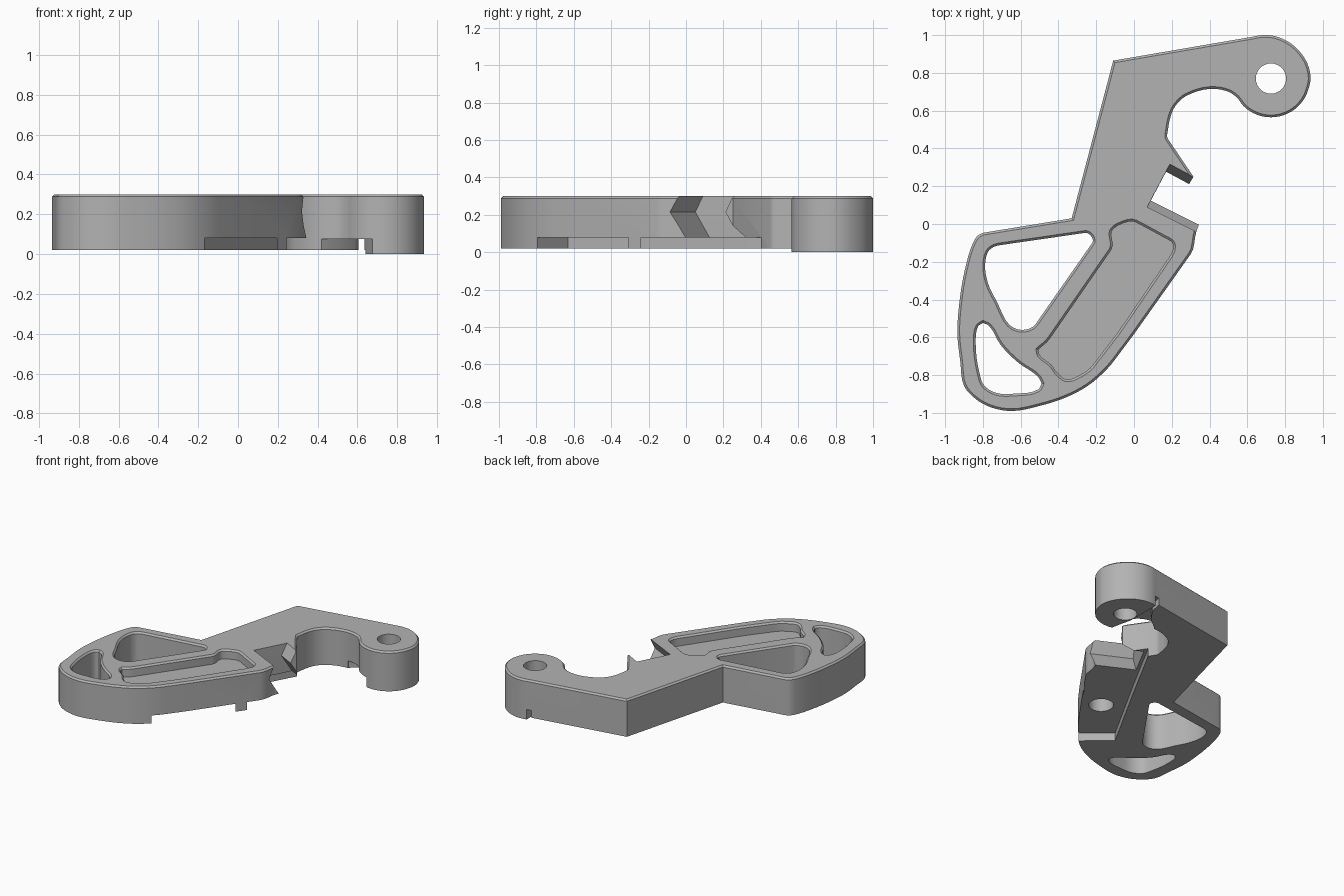
import bpy, bmesh, math
from mathutils import Vector

if "Cube" in bpy.data.objects:
    bpy.data.objects.remove(bpy.data.objects["Cube"])

grey = bpy.data.materials.new("light_grey")
grey.diffuse_color = (0.45, 0.45, 0.45, 1)
grey.use_nodes = True
grey.node_tree.nodes["Principled BSDF"].inputs["Base Color"].default_value = grey.diffuse_color


def smooth(coords, steps=4, long=0.2, corner=60):
    """Round the short segments of a closed outline; keep long ones straight."""
    p = [Vector(c) for c in coords]
    n, out = len(p), []

    def tangent(i, seg):
        a, b = p[i] - p[i - 1], p[(i + 1) % n] - p[i]
        if a.angle(b) > math.radians(corner):
            return seg.normalized()
        if a.length > long:
            return a.normalized()
        if b.length > long:
            return b.normalized()
        return (a.normalized() + b.normalized()).normalized()

    for i in range(n):
        j = (i + 1) % n
        seg = p[j] - p[i]
        out.append(p[i])
        if seg.length > long:
            continue
        t0, t1 = tangent(i, seg) * seg.length, tangent(j, seg) * seg.length
        for k in range(1, steps):
            t = k / steps
            out.append(p[i] * (2*t**3 - 3*t**2 + 1) + t0 * (t**3 - 2*t**2 + t)
                       + p[j] * (3*t**2 - 2*t**3) + t1 * (t**3 - t**2))
    return out


def grow(pts, d):
    """Offset a closed outline outwards by d (inwards when negative)."""
    n = len(pts)
    area = sum(pts[i - 1].cross(pts[i]) for i in range(n))
    s = 1 if area > 0 else -1
    out = []
    for i in range(n):
        a = (pts[i] - pts[i - 1]).normalized()
        b = (pts[(i + 1) % n] - pts[i]).normalized()
        na, nb = Vector((a.y, -a.x)) * s, Vector((b.y, -b.x)) * s
        out.append(pts[i] + (na + nb) * d / max(1 + na.dot(nb), 0.4))
    return out


def loft(name, levels):
    """Solid through outlines stacked at the given heights."""
    bm = bmesh.new()
    rings = [[bm.verts.new((q[0], q[1], z)) for q in pts] for pts, z in levels]
    n = len(rings[0])
    for lo, hi in zip(rings, rings[1:]):
        for i in range(n):
            j = (i + 1) % n
            bm.faces.new((lo[i], lo[j], hi[j], hi[i]))
    bm.faces.new(rings[0][::-1])
    bm.faces.new(rings[-1])
    bmesh.ops.recalc_face_normals(bm, faces=bm.faces)
    me = bpy.data.meshes.new(name)
    bm.to_mesh(me)
    bm.free()
    me.materials.append(grey)
    ob = bpy.data.objects.new(name, me)
    bpy.context.collection.objects.link(ob)
    return ob


def cut(target, levels):
    cutter = loft("cutter", levels)
    cutter.hide_render = True
    mod = target.modifiers.new("cut", 'BOOLEAN')
    mod.operation, mod.solver, mod.object = 'DIFFERENCE', 'EXACT', cutter
    bpy.context.view_layer.objects.active = target
    bpy.ops.object.modifier_apply(modifier=mod.name)
    bpy.data.objects.remove(cutter)


def circle(x, y, r, n=32):
    return [Vector((x + r * math.cos(2 * math.pi * i / n),
                    y + r * math.sin(2 * math.pi * i / n))) for i in range(n)]


TOP, CH = 0.30, 0.012

# Lever body: arm, hook eye and wide lower end, with a chamfered top rim
hook = [(0.725 + 0.207 * math.cos(math.radians(a)),
         0.772 + 0.207 * math.sin(math.radians(a))) for a in range(-15, -151, -15)]
outline = smooth([
    (-0.33, 0.03), (-0.11, 0.865), (0.62, 0.99), (0.68, 1.0), (0.745, 0.995),
    (0.82, 0.963), (0.88, 0.91), (0.92, 0.845), (0.935, 0.77)] + hook + [
    (0.50, 0.70), (0.40, 0.715), (0.28, 0.68), (0.24, 0.65), (0.205, 0.60),
    (0.18, 0.50), (0.18, 0.45), (0.315, 0.25), (0.293, 0.21), (0.30, 0.05),
    (0.345, 0.0), (0.33, -0.04), (0.30, -0.16), (0.02, -0.555), (-0.065, -0.67),
    (-0.14, -0.765), (-0.245, -0.857), (-0.365, -0.92), (-0.5, -0.963),
    (-0.645, -0.99), (-0.76, -0.97), (-0.84, -0.925), (-0.90, -0.857),
    (-0.92, -0.725), (-0.935, -0.58), (-0.925, -0.42), (-0.895, -0.24),
    (-0.85, -0.095), (-0.825, -0.06), (-0.79, -0.045)])
body = loft("lever_body", [(outline, 0), (outline, TOP - CH), (grow(outline, -CH), TOP)])

# Two through windows and the shallow top pocket, all with chamfered rims
window_big = [(-0.71, -0.1), (-0.26, -0.035), (-0.215, -0.06), (-0.21, -0.105),
              (-0.51, -0.535), (-0.55, -0.565), (-0.615, -0.57), (-0.67, -0.54),
              (-0.735, -0.42), (-0.785, -0.315), (-0.80, -0.21), (-0.775, -0.13)]
window_small = [(-0.835, -0.535), (-0.80, -0.51), (-0.76, -0.53), (-0.695, -0.635),
                (-0.605, -0.725), (-0.5, -0.8), (-0.475, -0.845), (-0.5, -0.885),
                (-0.63, -0.91), (-0.735, -0.905), (-0.805, -0.86), (-0.83, -0.79),
                (-0.85, -0.635)]
pocket = [(-0.13, -0.035), (-0.085, 0.005), (0.015, 0.02), (0.2, -0.08), (0.22, -0.12),
          (0.177, -0.21), (-0.075, -0.58), (-0.21, -0.755), (-0.28, -0.81),
          (-0.36, -0.835), (-0.42, -0.79), (-0.445, -0.755), (-0.51, -0.70),
          (-0.52, -0.66), (-0.455, -0.60), (-0.13, -0.13)]
for shape, floor in ((window_big, -0.1), (window_small, -0.1), (pocket, 0.23)):
    pts = smooth(shape)
    cut(body, [(grow(pts, -CH), floor), (grow(pts, -CH), TOP - CH), (grow(pts, CH), TOP + CH)])

# Hook eye hole
eye = circle(0.725, 0.77, 0.08)
cut(body, [(eye, -0.1), (eye, 0.5)])

# Jaw notch with a V-shaped section
notch = [(0.07, 0.09), (0.5, -0.125), (0.5, 0.15), (0.19, 0.317)]


def shifted(dx, dy):
    return [(x + dx, y + dy) for x, y in notch]


cut(body, [(shifted(0.017, 0.035), -0.1), (shifted(0.017, 0.035), 0.08),
           (shifted(-0.02, -0.04), 0.215), (shifted(0, 0), TOP), (shifted(0, 0), 0.4)])

# Underside: everything but the hook eye sits slightly higher
step = [(-2, -2), (0.64, -2), (0.64, 2), (-2, 2)]
cut(body, [(step, -0.2), (step, 0.02)])

# Underside channel below the jaws, with a blind hole
channel = [(-0.36, -0.63), (-0.14, -0.82), (0.22, -0.27), (0.29, -0.18), (0.6, -0.18),
           (0.6, 0.41), (0.215, 0.41), (-0.03, -0.04)]
cut(body, [(channel, -0.2), (channel, 0.08)])
blind = circle(-0.04, -0.40, 0.085)
cut(body, [(blind, -0.2), (blind, 0.18)])

# Underside groove separating the hook eye from the arm
groove = [(0.42, 0.5), (0.42, 0.72), (0.52, 0.80), (0.59, 0.90), (0.625, 1.1),
          (0.642, 1.1), (0.635, 0.85), (0.642, 0.72), (0.66, 0.65), (0.69, 0.5)]
cut(body, [(groove, -0.2), (groove, 0.075)])

body.select_set(True)
bpy.context.view_layer.objects.active = body
bpy.ops.object.shade_smooth_by_angle(angle=math.radians(25))
